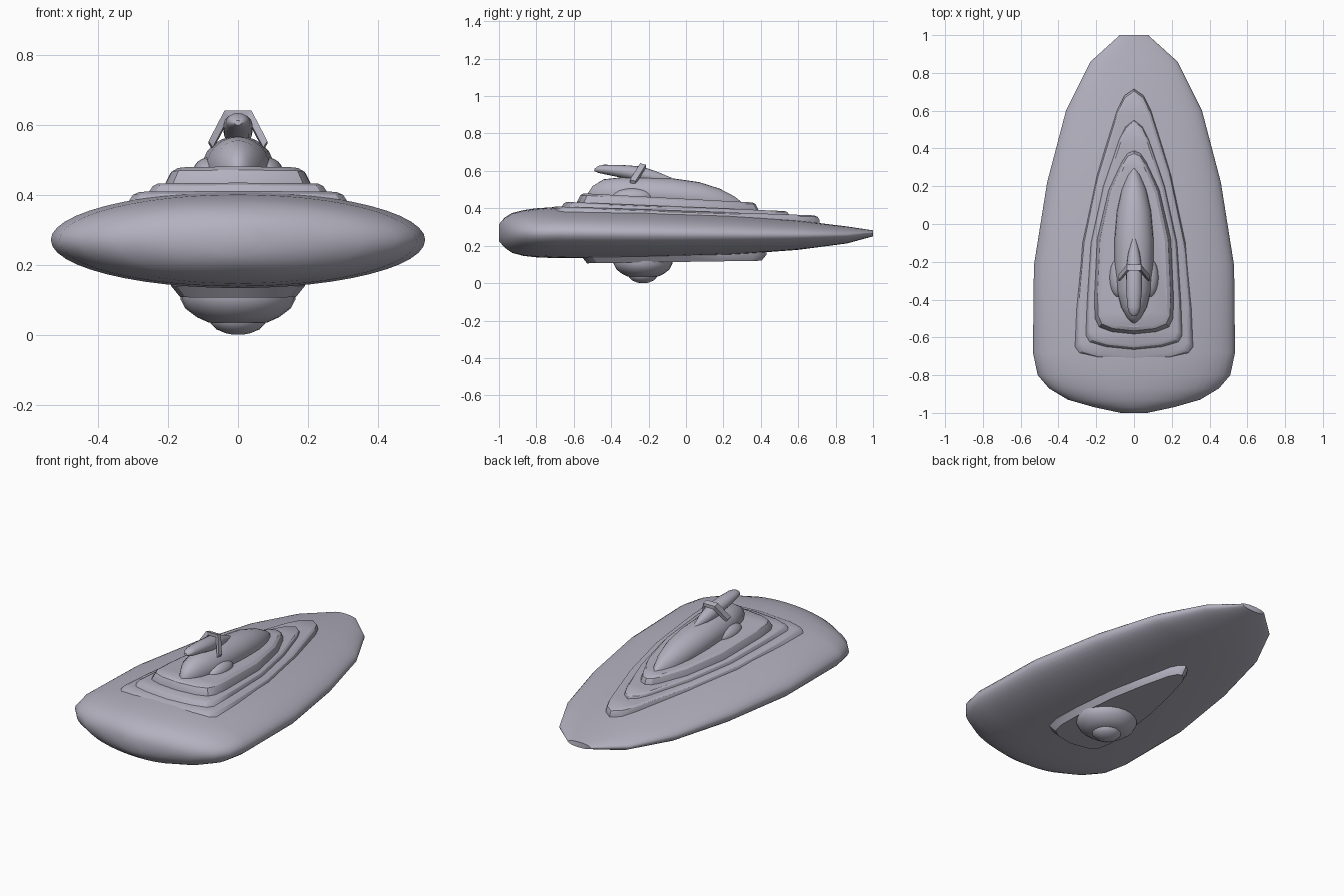
import bpy, bmesh, math
from mathutils import Vector

cube = bpy.data.objects.get("Cube")
if cube:
    bpy.data.objects.remove(cube)

grey = bpy.data.materials.new("pale lilac grey")
grey.use_nodes = True
COLOUR = (0.45, 0.44, 0.52, 1)
grey.diffuse_color = COLOUR
grey.node_tree.nodes["Principled BSDF"].inputs["Base Color"].default_value = COLOUR


def finish(name, bm, angle=40):
    bmesh.ops.recalc_face_normals(bm, faces=bm.faces)
    mesh = bpy.data.meshes.new(name)
    bm.to_mesh(mesh)
    bm.free()
    mesh.materials.append(grey)
    ob = bpy.data.objects.new(name, mesh)
    bpy.context.collection.objects.link(ob)
    bpy.ops.object.select_all(action='DESELECT')
    ob.select_set(True)
    bpy.context.view_layer.objects.active = ob
    bpy.ops.object.shade_smooth_by_angle(angle=math.radians(angle))
    return ob


def skin(name, rings, angle=40):
    """Bridge equal rings of points into a closed body."""
    bm = bmesh.new()
    loops = [[bm.verts.new(p) for p in ring] for ring in rings]
    n = len(loops[0])
    for a, b in zip(loops, loops[1:]):
        for i in range(n):
            j = (i + 1) % n
            bm.faces.new((a[i], a[j], b[j], b[i]))
    bm.faces.new(loops[0])
    bm.faces.new(loops[-1])
    return finish(name, bm, angle)


def loft(name, stations, segments, angle=40):
    """Elliptical sections along y: (y, half width, bottom z, top z)."""
    turn = [2 * math.pi * i / segments for i in range(segments)]
    return skin(name, [[(w * math.cos(t), y, (lo + hi) / 2 + (hi - lo) / 2 * math.sin(t))
                        for t in turn] for y, w, lo, hi in stations], angle)


def tier(name, half, layers, slope):
    """Stack a mirrored plan outline in layers of (inset, z at the bow)."""
    plan = half + [(-x, y) for x, y in half[-2:0:-1]]
    bow, tip = half[0][1], half[-1][1]
    mid, width = (bow + tip) / 2, max(x for x, y in half)
    rings = []
    for inset, z in layers:
        sx, sy = 1 - inset / width, 1 - inset / (tip - mid)
        rings.append([(x * sx, mid + (y - mid) * sy, z - slope * (y - bow))
                      for x, y in plan])
    return skin(name, rings, 30)


# Main hull, blunt at the bow and tapering to the stern
loft("hull", [
    (-1, 0.07, 0.225, 0.315), (-0.97, 0.21, 0.19, 0.35), (-0.93, 0.35, 0.162, 0.375),
    (-0.87, 0.45, 0.146, 0.39), (-0.8, 0.51, 0.138, 0.4), (-0.68, 0.535, 0.133, 0.408),
    (-0.22, 0.53, 0.135, 0.394), (0.22, 0.46, 0.15, 0.37), (0.6, 0.36, 0.178, 0.335),
    (0.86, 0.23, 0.212, 0.303), (1, 0.075, 0.25, 0.282)], 48, 50)

# Stepped decks
tier("lower_deck",
     [(0, -0.73), (0.2, -0.712), (0.29, -0.685), (0.312, -0.65), (0.305, -0.45),
      (0.275, -0.1), (0.2, 0.25), (0.09, 0.6), (0.05, 0.68), (0, 0.715)],
     [(0, 0.33), (0, 0.384), (0.012, 0.402), (0.03, 0.41)], 0.033)
tier("middle_deck",
     [(0, -0.665), (0.15, -0.65), (0.235, -0.625), (0.256, -0.59), (0.25, -0.42),
      (0.23, -0.1), (0.165, 0.2), (0.08, 0.45), (0.045, 0.52), (0, 0.555)],
     [(0, 0.36), (0, 0.408), (0.012, 0.427), (0.026, 0.434)], 0.04)
tier("upper_deck",
     [(0, -0.582), (0.12, -0.57), (0.185, -0.545), (0.206, -0.5), (0.21, -0.4),
      (0.195, -0.08), (0.135, 0.18), (0.065, 0.33), (0.035, 0.375), (0, 0.39)],
     [(0, 0.4), (0, 0.436), (0.017, 0.47), (0.035, 0.48)], 0.05)

# Cabin dome
loft("cabin_dome", [
    (-0.525, 0.01, 0.45, 0.48), (-0.5, 0.035, 0.42, 0.518), (-0.44, 0.068, 0.4, 0.555),
    (-0.35, 0.09, 0.39, 0.565), (-0.22, 0.102, 0.39, 0.568), (-0.07, 0.102, 0.38, 0.56),
    (0.07, 0.09, 0.37, 0.54), (0.18, 0.066, 0.36, 0.505), (0.26, 0.035, 0.36, 0.463),
    (0.295, 0.01, 0.37, 0.435)], 24, 50)

# Side blisters on the dome
for side, label in ((1, "left"), (-1, "right")):
    bm = bmesh.new()
    bmesh.ops.create_uvsphere(bm, u_segments=20, v_segments=12, radius=1)
    bmesh.ops.scale(bm, vec=(0.05, 0.105, 0.045), verts=bm.verts)
    bmesh.ops.translate(bm, vec=(side * 0.08, -0.285, 0.462), verts=bm.verts)
    finish(label + "_blister", bm)

# Forward-reaching spindle on the dome
loft("top_spindle", [
    (-0.488, 0.01, 0.598, 0.612), (-0.47, 0.026, 0.59, 0.626), (-0.44, 0.034, 0.583, 0.633),
    (-0.35, 0.042, 0.565, 0.632), (-0.24, 0.042, 0.54, 0.624), (-0.16, 0.032, 0.53, 0.598),
    (-0.07, 0.008, 0.53, 0.56)], 16, 50)

# Bracket arching over the spindle
path = [Vector(p) for p in ((-0.078, -0.285, 0.54), (-0.032, -0.23, 0.628),
                            (0.032, -0.23, 0.628), (0.078, -0.285, 0.54))]
along, out = Vector((0, 0.015, -0.004)), Vector((0, 0, 0.009))
sections = []
for p in path:
    rise = out + Vector((math.copysign(0.006, p.x), 0, 0))
    sections.append([p - along - rise, p + along - rise, p + along + rise, p - along + rise])
skin("spindle_bracket", sections, 30)

# Keel plate
tier("keel_plate",
     [(0, -0.555), (0.12, -0.535), (0.175, -0.5), (0.192, -0.42), (0.185, -0.25),
      (0.155, -0.02), (0.105, 0.2), (0.055, 0.37), (0.03, 0.41), (0, 0.43)],
     [(0, 0.2), (0, 0.138), (0.026, 0.106)], -0.014)

# Belly turret and its lower cap, turned about the vertical
for name, profile in (
        ("belly_turret", [(0.165, 0.16), (0.165, 0.102), (0.15, 0.074),
                          (0.118, 0.05), (0.085, 0.035)]),
        ("turret_cap", [(0.085, 0.06), (0.078, 0.032), (0.062, 0.015),
                        (0.035, 0.004), (0.015, 0)])):
    skin(name, [[(r * math.cos(math.tau * i / 24), -0.23 + r * 0.95 * math.sin(math.tau * i / 24), z)
                 for i in range(24)] for r, z in profile], 50)
